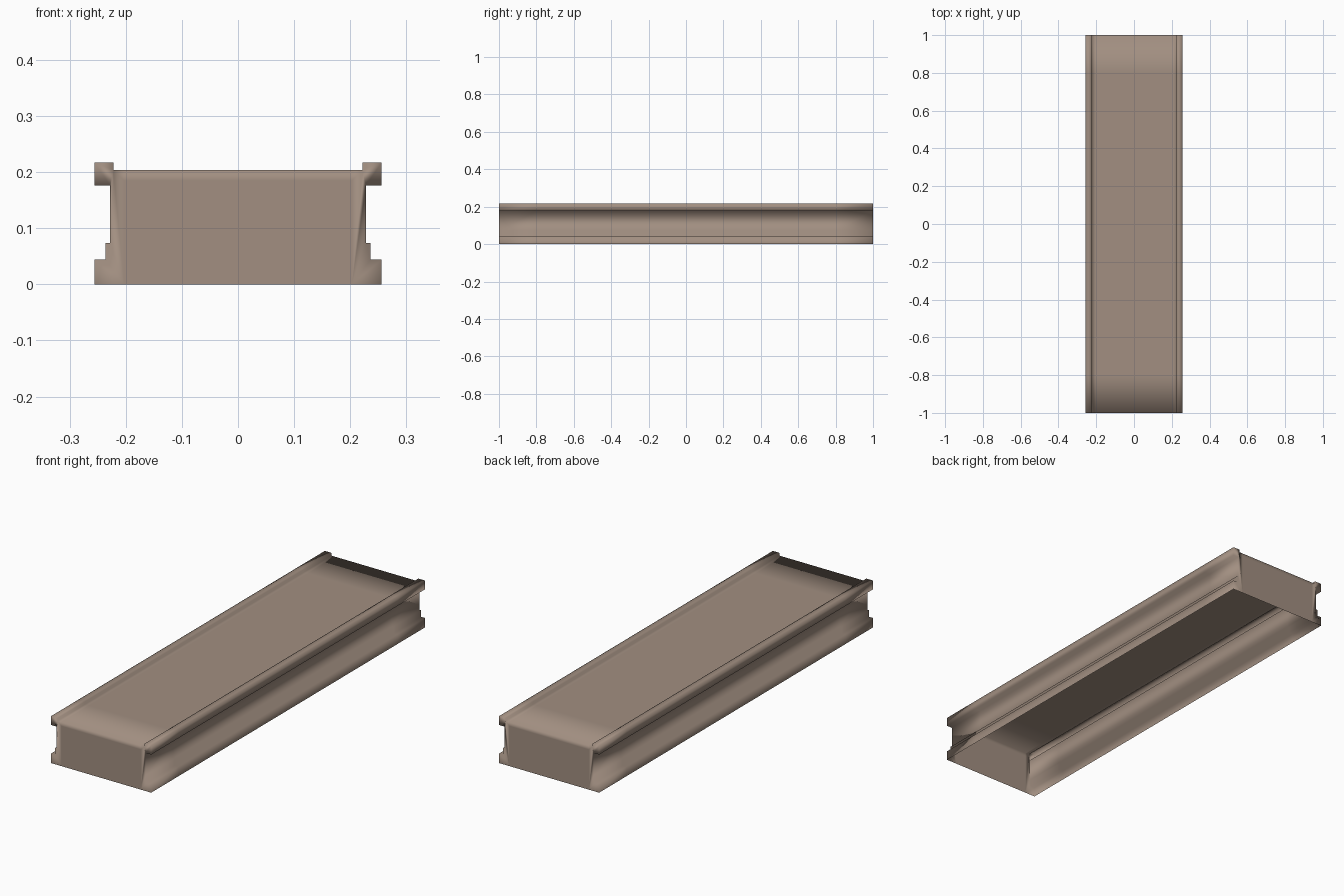
import bpy, bmesh

if "Cube" in bpy.data.objects:
    bpy.data.objects.remove(bpy.data.objects["Cube"])

mat = bpy.data.materials.new("warm stone")
mat.diffuse_color = (0.36, 0.275, 0.22, 1)
mat.use_nodes = True
mat.node_tree.nodes["Principled BSDF"].inputs["Base Color"].default_value = mat.diffuse_color

# Right half of the moulded cross-section (x, z), bottom to top
half = [(.256, 0), (.256, .044), (.236, .044), (.236, .074), (.228, .074),
        (.228, .176), (.256, .176), (.256, .217), (.222, .217),
        (.222, .204), (.203, .204)]
profile = half + [(-x, z) for x, z in reversed(half)]
n, h = len(profile), len(half)

bm = bmesh.new()
rings = [[bm.verts.new((x, y, z)) for x, z in profile] for y in (-1, -.8, .8, 1)]

# Moulded sides, rails and top deck (open underneath)
for a, b in zip(rings, rings[1:]):
    for i in range(n - 1):
        bm.faces.new((a[i], a[i + 1], b[i + 1], b[i]))

# End caps: a flat middle with a strip following the moulding on each side
for ring, y in ((rings[0], -1), (rings[-1], 1)):
    r, rm, l, lm = [bm.verts.new((x, y, z)) for x, z in
                    ((.203, 0), (.203, .185), (-.203, 0), (-.203, .185))]
    bm.faces.new(ring[:h] + [rm, r])
    bm.faces.new(ring[h:] + [l, lm])
    bm.faces.new((r, rm, lm, l))
    bm.faces.new((rm, ring[h - 1], ring[h], lm))

bmesh.ops.recalc_face_normals(bm, faces=bm.faces)
# Make sure the open shell faces outward
if max(bm.faces, key=lambda f: f.calc_center_median().z).normal.z < 0:
    bmesh.ops.reverse_faces(bm, faces=bm.faces)
for f in bm.faces:
    f.smooth = True

mesh = bpy.data.meshes.new("moulded_slab")
bm.to_mesh(mesh)
bm.free()
mesh.materials.append(mat)
bpy.context.collection.objects.link(bpy.data.objects.new("moulded_slab", mesh))
